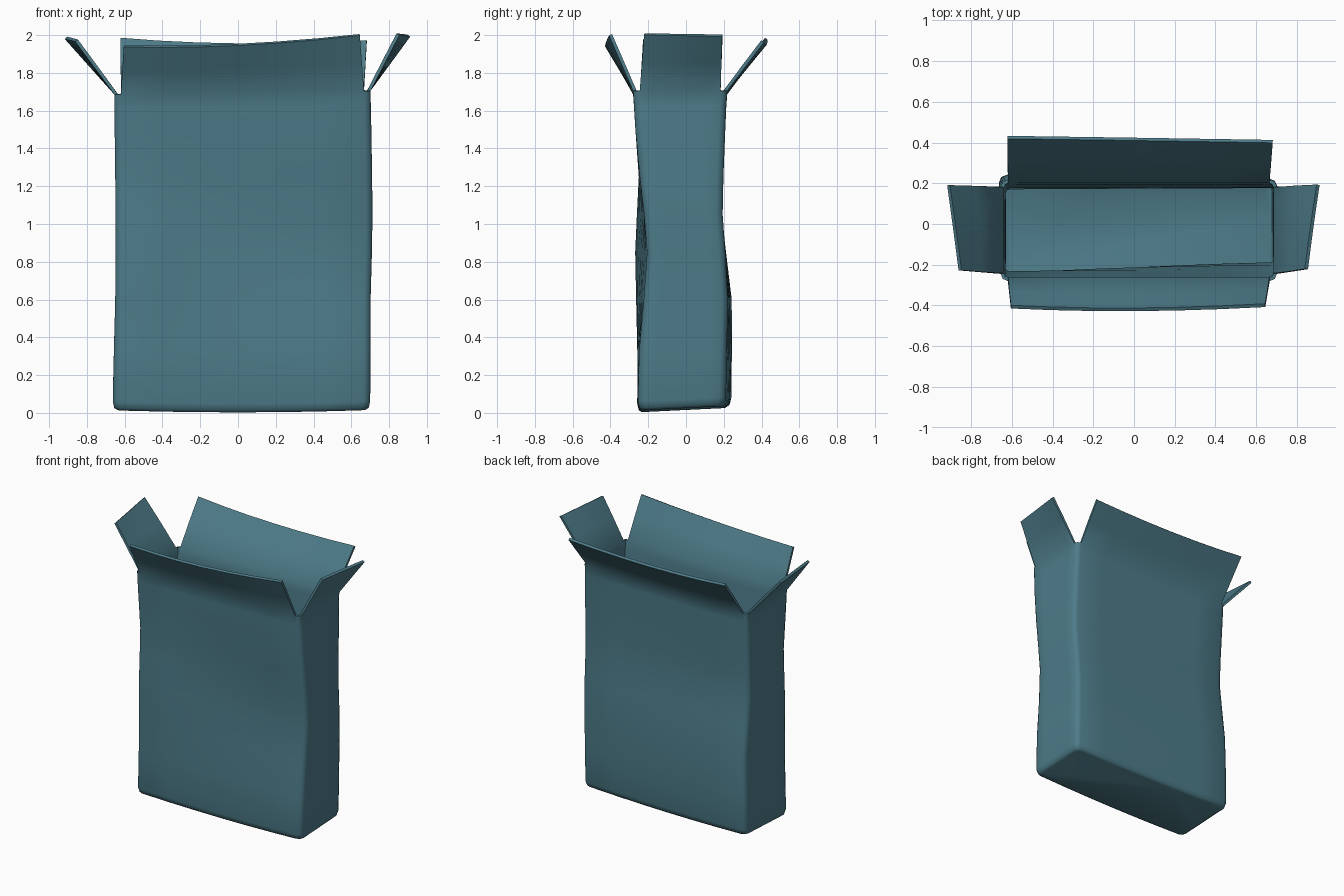
import bpy, bmesh

if "Cube" in bpy.data.objects:
    bpy.data.objects.remove(bpy.data.objects["Cube"])

R = 0.035      # corner radius
N = 6          # segments along each wall
THICK = 0.018

# Wall sections: z, x left, x right, front y (left, mid, right), back y (left, mid, right)
ROWS = [
    (0.05, -0.663, 0.700, (-0.258, -0.258, -0.255), (0.240, 0.228, 0.212)),
    (0.33, -0.657, 0.701, (-0.258, -0.252, -0.248), (0.243, 0.232, 0.216)),
    (0.60, -0.650, 0.702, (-0.264, -0.242, -0.224), (0.242, 0.232, 0.222)),
    (0.85, -0.648, 0.709, (-0.269, -0.230, -0.206), (0.212, 0.210, 0.208)),
    (1.05, -0.648, 0.712, (-0.260, -0.230, -0.222), (0.188, 0.192, 0.194)),
    (1.25, -0.650, 0.710, (-0.250, -0.243, -0.245), (0.194, 0.196, 0.198)),
    (1.50, -0.653, 0.706, (-0.268, -0.268, -0.268), (0.208, 0.208, 0.208)),
    (1.62, -0.655, 0.703, (-0.275, -0.275, -0.275), (0.213, 0.213, 0.213)),
    (1.695, -0.655, 0.702, (-0.280, -0.280, -0.280), (0.218, 0.218, 0.218)),
]

# Flap tips (start, middle, end), going anticlockwise seen from above
TIPS = [
    [(-0.605, -0.415, 1.937), (0.0, -0.428, 1.945), (0.645, -0.408, 1.998)],   # front
    [(0.855, -0.222, 2.0), (0.882, -0.015, 1.997), (0.912, 0.192, 1.992)],     # right
    [(0.682, 0.413, 1.962), (0.0, 0.424, 1.945), (-0.622, 0.433, 1.975)],      # back
    [(-0.918, 0.190, 1.980), (-0.890, -0.015, 1.973), (-0.862, -0.228, 1.966)] # left
]


def quad(a, b, c, u):
    return a * (1 - u) * (1 - 2 * u) + 4 * b * u * (1 - u) + c * u * (2 * u - 1)


def mix(a, b, u):
    return a + (b - a) * u


def ring(row, inset=0.0):
    """One rounded section: four walls of N + 1 points, each followed by a corner point."""
    z, xl, xr, f, b = row
    xl, xr = xl + inset, xr - inset
    f = [v + inset for v in f]
    b = [v - inset for v in b]
    us = [i / N for i in range(N + 1)]
    k = 0.29 * R
    pts = [(mix(xl + R, xr - R, u), quad(*f, u)) for u in us]
    pts.append((xr - k, f[2] + k))
    pts += [(xr, mix(f[2] + R, b[2] - R, u)) for u in us]
    pts.append((xr - k, b[2] - k))
    pts += [(mix(xr - R, xl + R, u), quad(*b[::-1], u)) for u in us]
    pts.append((xl + k, b[0] - k))
    pts += [(xl, mix(b[0] - R, f[0] + R, u)) for u in us]
    pts.append((xl + k, f[0] + k))
    # bottom tilts up towards the back and the ends, rim rises to the right
    low, top = max(0.0, 1 - z / 0.4), max(0.0, (z - 1.5) / 0.2)
    return [(x, y, z + low * (0.05 * (y + 0.25) + 0.025 * x * x) + top * 0.015 * x)
            for x, y in pts]


bm = bmesh.new()

# Body: rounded bottom edge, then the warped walls
base = ROWS[0]
sections = [ring((0.002,) + base[1:], 0.026), ring((0.014,) + base[1:], 0.008)]
sections += [ring(r) for r in ROWS]
loops = [[bm.verts.new(p) for p in s] for s in sections]
count = len(loops[0])
for lo, hi in zip(loops, loops[1:]):
    for i in range(count):
        j = (i + 1) % count
        bm.faces.new((lo[i], lo[j], hi[j], hi[i]))
bm.faces.new(loops[0][::-1])

# Flaps: grown outward from each wall of the rim
for w, tip in enumerate(TIPS):
    start = w * (N + 2)
    hinge = loops[-1][start:start + N + 1]
    ends = [[quad(*[p[a] for p in tip], i / N) for a in range(3)] for i in range(N + 1)]
    previous = hinge
    for t in (0.5, 1.0):
        row = [bm.verts.new([mix(h.co[a], e[a], t) for a in range(3)])
               for h, e in zip(hinge, ends)]
        for i in range(N):
            bm.faces.new((previous[i], previous[i + 1], row[i + 1], row[i]))
        previous = row

bmesh.ops.recalc_face_normals(bm, faces=bm.faces)
# keep the outside facing outwards
bm.normal_update()
bm.faces.ensure_lookup_table()
if bm.faces[0].normal.y > 0:
    bmesh.ops.reverse_faces(bm, faces=bm.faces)

mesh = bpy.data.meshes.new("open_box")
bm.to_mesh(mesh)
bm.free()
box = bpy.data.objects.new("open_box", mesh)
bpy.context.collection.objects.link(box)

# Card thickness
solid = box.modifiers.new("card", 'SOLIDIFY')
solid.thickness = THICK
solid.offset = -1
bpy.context.view_layer.objects.active = box
box.select_set(True)
bpy.ops.object.modifier_apply(modifier="card")
bpy.ops.object.shade_smooth_by_angle(angle=0.85)

teal = bpy.data.materials.new("teal_card")
teal.diffuse_color = (0.075, 0.2, 0.25, 1)
teal.use_nodes = True
teal.node_tree.nodes["Principled BSDF"].inputs["Base Color"].default_value = teal.diffuse_color
mesh.materials.append(teal)
